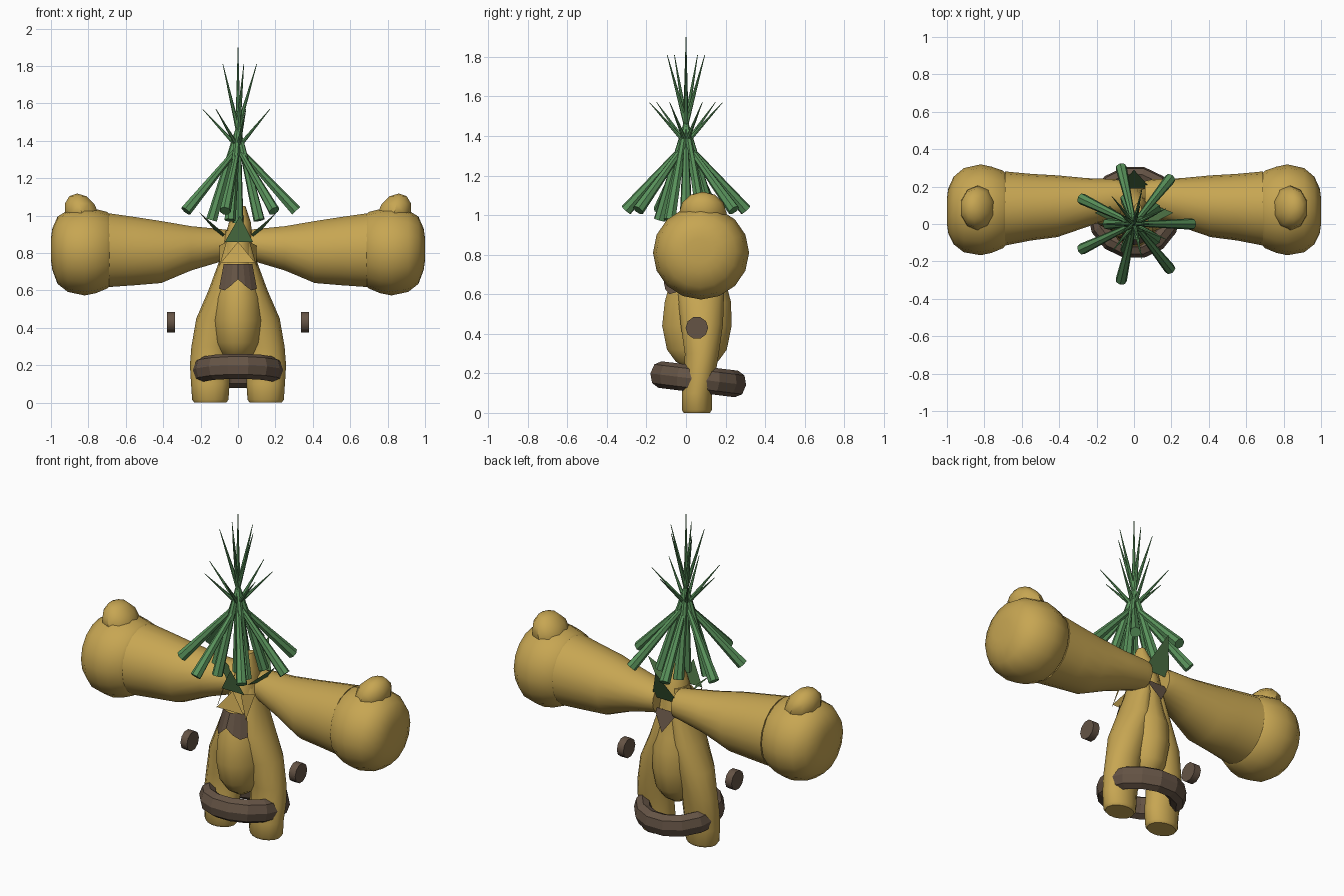
import bpy, bmesh, math
from mathutils import Vector

if "Cube" in bpy.data.objects:
    bpy.data.objects.remove(bpy.data.objects["Cube"])


def material(name, rgb):
    m = bpy.data.materials.new(name)
    m.diffuse_color = (*rgb, 1)
    m.use_nodes = True
    m.node_tree.nodes["Principled BSDF"].inputs["Base Color"].default_value = m.diffuse_color
    return m


GOLD = material("golden hide", (0.57, 0.38, 0.085))
GREEN = material("grass green", (0.10, 0.29, 0.105))
LEAF = material("dark leaf", (0.075, 0.17, 0.06))
BROWN = material("brown leather", (0.13, 0.088, 0.06))


def finish(name, bm, mat, smooth=True):
    bmesh.ops.recalc_face_normals(bm, faces=bm.faces)
    me = bpy.data.meshes.new(name)
    bm.to_mesh(me)
    bm.free()
    me.materials.append(mat)
    ob = bpy.data.objects.new(name, me)
    bpy.context.collection.objects.link(ob)
    if smooth:
        bpy.ops.object.select_all(action='DESELECT')
        ob.select_set(True)
        bpy.context.view_layer.objects.active = ob
        bpy.ops.object.shade_smooth_by_angle(angle=math.radians(40))
    return ob


def loft(name, rows, mat, axis='Z', n=14, side=1):
    """Skin ellipses: (position, centre u, centre v, radius u, radius v).
    Axis Z uses u=x, v=y; axis X uses u=y, v=z. side mirrors in x."""
    bm = bmesh.new()
    rings = []
    for p, cu, cv, ru, rv in rows:
        ring = []
        for i in range(n):
            a = math.tau * i / n
            u, v = cu + ru * math.cos(a), cv + rv * math.sin(a)
            co = (u * side, v, p) if axis == 'Z' else (p * side, u, v)
            ring.append(bm.verts.new(co))
        rings.append(ring)
    for a, b in zip(rings, rings[1:]):
        for i in range(n):
            j = (i + 1) % n
            bm.faces.new((a[i], a[j], b[j], b[i]))
    bm.faces.new(rings[0])
    bm.faces.new(rings[-1])
    return finish(name, bm, mat)


def blade(name, start, end, r1, r2=0.0015, n=7):
    """Tapered grass stalk between two points."""
    s, e = Vector(start), Vector(end)
    bm = bmesh.new()
    bmesh.ops.create_cone(bm, cap_ends=True, segments=n, radius1=r1, radius2=r2,
                          depth=(e - s).length)
    rot = (e - s).to_track_quat('Z', 'Y')
    for v in bm.verts:
        v.co = rot @ v.co + (s + e) / 2
    return finish(name, bm, GREEN, False)


def petal(name, pts, mat):
    bm = bmesh.new()
    bm.faces.new([bm.verts.new(p) for p in pts])
    return finish(name, bm, mat, False)


# Egg-shaped torso rising into a pointed neck
loft("torso", [(0.22, 0, .055, .03, .05), (0.26, 0, .055, .09, .11),
               (0.32, 0, .055, .12, .155), (0.44, 0, .055, .138, .18),
               (0.56, 0, .06, .132, .172), (0.64, 0, .06, .115, .15),
               (0.74, 0, .07, .09, .12), (0.85, 0, .08, .075, .10),
               (0.96, .01, .08, .06, .07), (1.05, .02, .08, .02, .03)], GOLD)

for s, side in ((1, "right"), (-1, "left")):
    # Long leg merging into the torso
    loft(side + "_leg", [(0, .148, .055, .085, .068), (.015, .148, .055, .097, .078),
                         (.10, .148, .055, .103, .078), (.20, .15, .07, .107, .082),
                         (.30, .145, .08, .104, .088), (.45, .115, .08, .108, .11),
                         (.60, .07, .075, .088, .12), (.75, .045, .08, .058, .10),
                         (.92, .03, .09, .035, .06)], GOLD, side=s)
    # Flaring arm
    loft(side + "_arm", [(.06, .14, .84, .09, .085), (.10, .14, .84, .10, .09),
                         (.25, .115, .825, .13, .12), (.41, .095, .805, .165, .168),
                         (.55, .09, .81, .178, .185), (.69, .083, .815, .198, .20)],
         GOLD, axis='X', n=18, side=s)
    # Heavy rounded fist
    loft(side + "_fist", [(.685, .078, .815, .19, .19), (.70, .078, .815, .207, .205),
                          (.76, .076, .81, .23, .225), (.82, .076, .81, .243, .237),
                          (.91, .074, .81, .225, .218), (.965, .072, .815, .18, .18),
                          (.993, .07, .82, .12, .11), (1.0, .07, .82, .07, .06)],
         GOLD, axis='X', n=16, side=s)
    # Thumb knuckle on top of the fist
    bm = bmesh.new()
    bmesh.ops.create_uvsphere(bm, u_segments=10, v_segments=6, radius=1)
    for v in bm.verts:
        v.co = Vector((s * (.835 + .095 * v.co.x + .025 * v.co.z),
                       .085 + .12 * v.co.y, 1.01 + .108 * v.co.z))
    finish(side + "_thumb", bm, GOLD)
    # Floating side disc
    ob = loft(side + "_disc", [(.337, .055, .43, .057, .057), (.38, .055, .43, .057, .057)],
              BROWN, axis='X', n=10, side=s)
    # Side leaf and lower collar flap
    petal(side + "_collar_leaf", [(s * .07, -.01, .90), (s * .09, .11, .88), (s * .21, .06, 1.02)], LEAF)
    petal(side + "_collar_flap", [(s * .06, -.06, .86), (s * .10, .02, .84), (s * .10, -.07, .72)], GOLD)

# Front and back collar leaves and flaps
petal("front_leaf", [(-.07, -.055, .86), (.08, -.055, .86), (.01, -.085, 1.0)], LEAF)
petal("back_leaf", [(-.09, .19, .86), (.09, .19, .86), (0, .29, 1.06)], LEAF)
petal("front_flap", [(-.09, -.075, .75), (.09, -.075, .75), (0, -.05, .86)], GOLD)
petal("back_flap", [(-.08, .19, .80), (.08, .19, .80), (0, .23, .68)], BROWN)

# Brown bib wrapped around the upper chest, notched in the middle
bm = bmesh.new()
top, low = [], []
for i, drop in enumerate((.61, .60, .625, .66, .625, .60, .61)):
    t = math.radians(-140 + i * 100 / 6)
    c, q = math.cos(t), math.sin(t)
    top.append(bm.verts.new((.10 * c, .065 + .14 * q, .74)))
    low.append(bm.verts.new((.132 * c, .06 + .172 * q, drop)))
for i in range(6):
    bm.faces.new((top[i], top[i + 1], low[i + 1], low[i]))
finish("chest_bib", bm, BROWN, False)

# Tilted leather hoop around the legs
bpy.ops.mesh.primitive_torus_add(major_segments=14, minor_segments=8, major_radius=.2,
                                 minor_radius=.05, location=(0, .062, .17),
                                 rotation=(math.radians(-7), 0, math.radians(0)))
hoop = bpy.context.object
hoop.name = "hoop"
hoop.scale = (1, 1, 1.35)
hoop.data.materials.append(BROWN)

# Sheaf of grass stalks crossing above the neck
for count, r0, z0, r1, z1, off, label in ((7, .31, 1.025, .19, 1.57, 0, "outer"),
                                          (5, .14, .975, .10, 1.81, math.pi, "inner")):
    for i in range(count):
        a = off + math.tau * i / count
        c, q = math.cos(a), math.sin(a)
        blade(f"{label}_stalk_{i}", (r0 * c, r0 * q, z0), (-r1 * c, -r1 * q, z1), .031)
blade("centre_stalk", (0, 0, .96), (0, 0, 1.9), .03)
